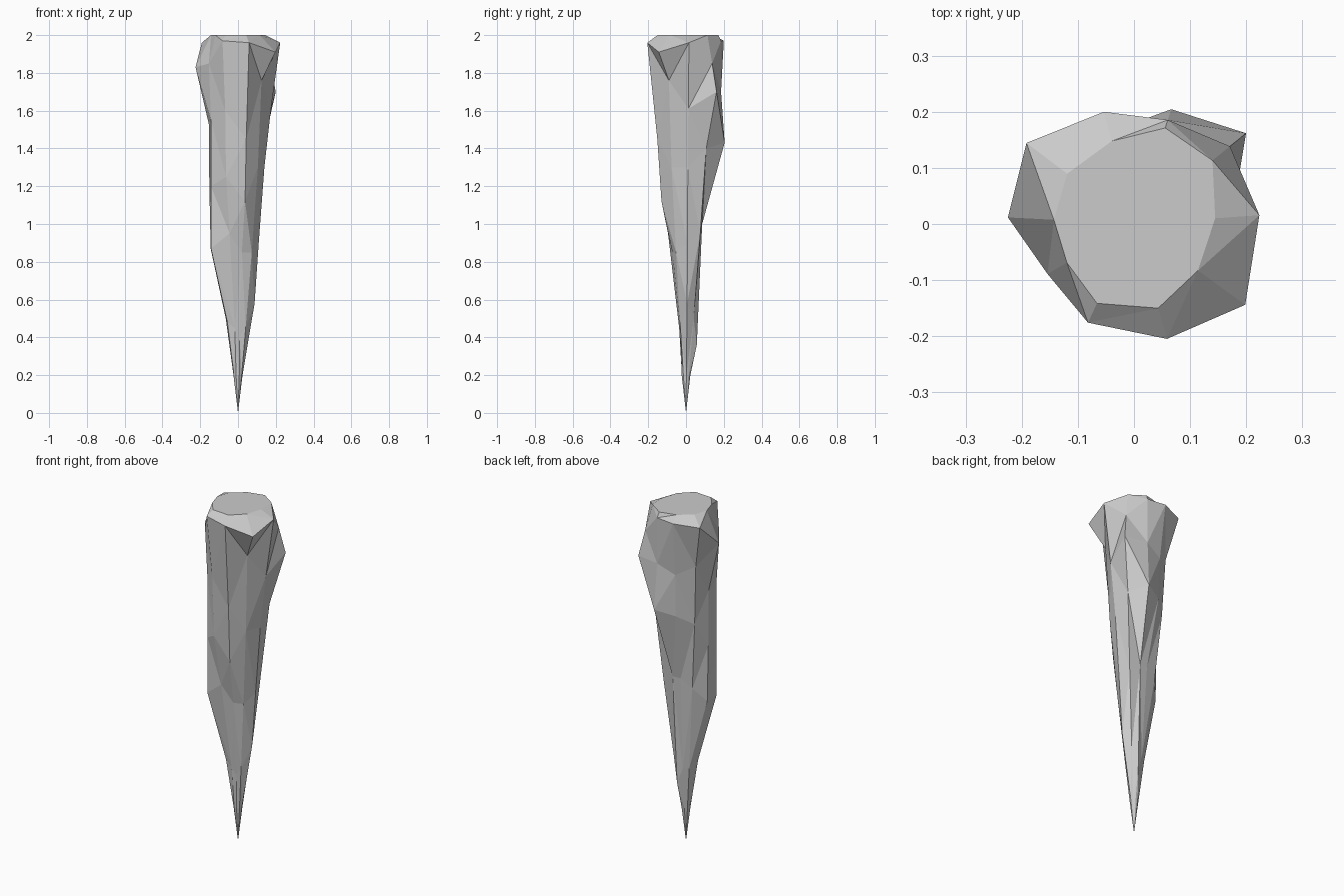
import bpy, bmesh
from math import sin, cos, radians

# Ridge lines around the shard: angle, radius at the flat top,
# then (height, radius) pairs running down towards the tip
RIDGES = [
    (4,   .145, (1.96, .224), (1.61, .175), (1.30, .140), (.90, .110), (.58, .088)),
    (39,  .180, (1.85, .220), (1.70, .257), (1.40, .170), (.95, .120), (.50, .065)),
    (72,  .180, (1.97, .195), (1.70, .195), (1.43, .215), (1.0, .090), (.36, .060)),
    (105, .153, (1.97, .207), (1.65, .170), (1.40, .160), (1.0, .085), (.45, .050)),
    (143, .149, (1.96, .240), (1.70, .170), (1.35, .150), (.95, .110), (.45, .055)),
    (177, .143, (1.83, .225), (1.53, .155), (1.20, .152), (.87, .145), (.50, .065)),
    (210, .138, (1.85, .178), (1.55, .165), (1.20, .165), (.87, .165), (.48, .065)),
    (245, .156, (1.97, .194), (1.60, .160), (1.25, .150), (.95, .105), (.45, .040)),
    (286, .156, (1.96, .213), (1.45, .158), (1.12, .135), (.85, .075), (.40, .030)),
    (324, .141, (1.91, .245), (1.76, .154), (1.30, .130), (.85, .090), (.45, .050)),
]

bm = bmesh.new()
columns = []
for angle, top_r, *points in RIDGES:
    a = radians(angle)
    path = [(2.0, top_r)] + points + [(.2, .024)]
    columns.append([bm.verts.new((r * cos(a), r * sin(a), z)) for z, r in path])

# Faceted sides, closed at the pointed tip
tip = bm.verts.new((0, 0, 0))
for i, left in enumerate(columns):
    right = columns[(i + 1) % len(columns)]
    for k in range(len(left) - 1):
        bm.faces.new((left[k], left[k + 1], right[k + 1], right[k]))
    bm.faces.new((left[-1], tip, right[-1]))
bmesh.ops.triangulate(bm, faces=bm.faces[:], quad_method='SHORT_EDGE')

# Flat top cap
bm.faces.new([c[0] for c in columns])
bmesh.ops.recalc_face_normals(bm, faces=bm.faces[:])

mesh = bpy.data.meshes.new("stone_spike")
bm.to_mesh(mesh)
bm.free()
bpy.context.collection.objects.link(bpy.data.objects.new("stone_spike", mesh))
